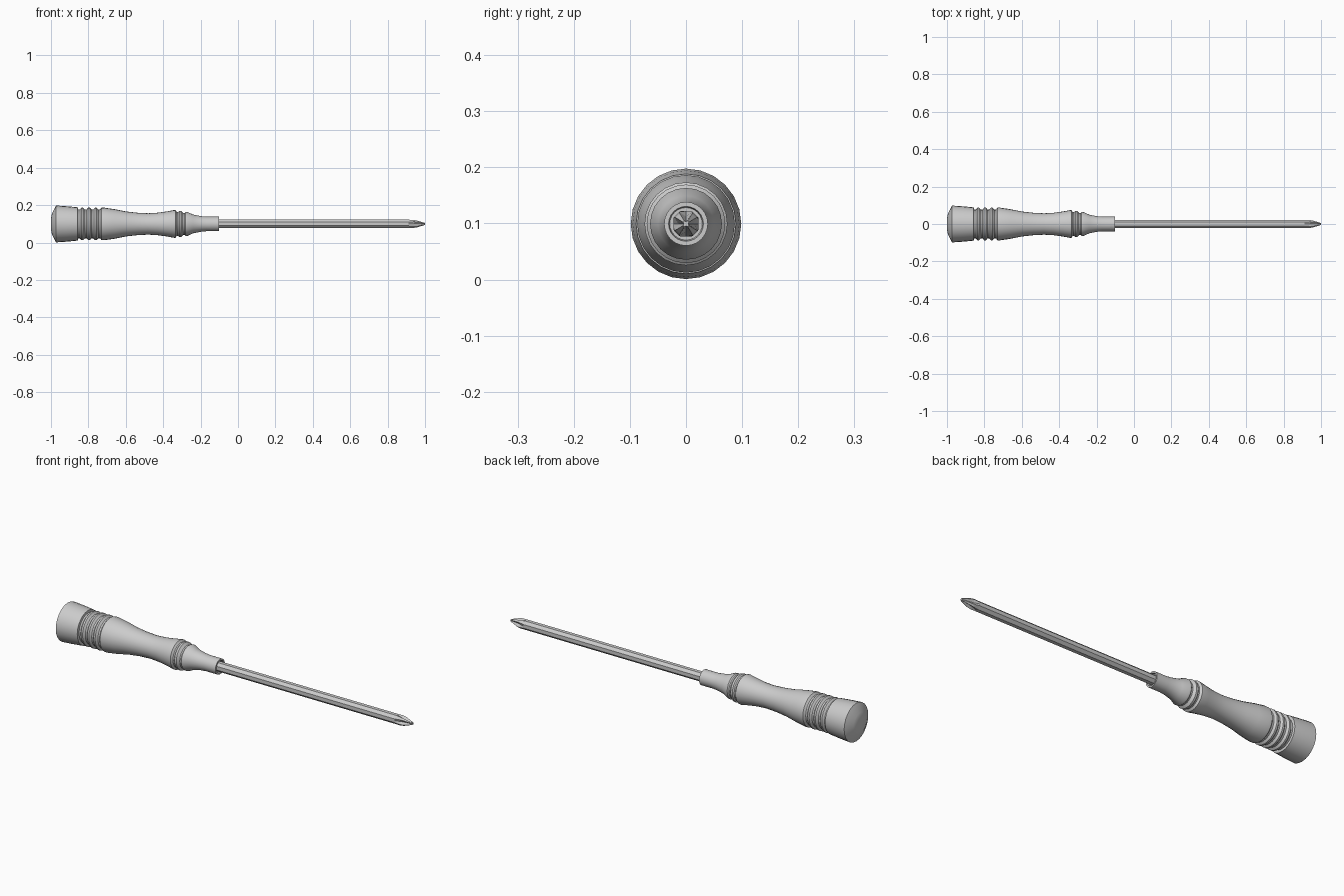
import bpy, bmesh, math
from mathutils import Vector

if "Cube" in bpy.data.objects:
    bpy.data.objects.remove(bpy.data.objects["Cube"], do_unlink=True)

AXIS_Z = 0.0993  # height of the tool's long axis

grey = bpy.data.materials.new("plain_grey")
grey.use_nodes = True
grey.diffuse_color = (0.6, 0.6, 0.6, 1)
grey.node_tree.nodes["Principled BSDF"].inputs["Base Color"].default_value = (0.6, 0.6, 0.6, 1)


def loft(name, rings, smooth=None):
    """Skin a list of (x, [(angle in degrees, radius), ...]) rings along x, capping both ends."""
    bm = bmesh.new()
    loops = []
    for x, section in rings:
        loops.append([bm.verts.new((x, r * math.cos(math.radians(a)),
                                    AXIS_Z + r * math.sin(math.radians(a))))
                      for a, r in section])
    n = len(loops[0])
    for a, b in zip(loops, loops[1:]):
        for i in range(n):
            j = (i + 1) % n
            bm.faces.new((a[i], a[j], b[j], b[i]))
    bm.faces.new(loops[0])
    bm.faces.new(loops[-1])
    bmesh.ops.recalc_face_normals(bm, faces=bm.faces)
    mesh = bpy.data.meshes.new(name)
    bm.to_mesh(mesh)
    bm.free()
    mesh.materials.append(grey)
    obj = bpy.data.objects.new(name, mesh)
    bpy.context.collection.objects.link(obj)
    if smooth:
        bpy.ops.object.select_all(action="DESELECT")
        obj.select_set(True)
        bpy.context.view_layer.objects.active = obj
        bpy.ops.object.shade_smooth_by_angle(angle=math.radians(smooth))
    return obj


def circle(r, sides, start=0):
    return [(start + 360 * i / sides, r) for i in range(sides)]


# Handle: domed butt, grip rings, waist, collar rings, nose with a shallow socket
profile = [(-1, 0.03), (-0.995, 0.055), (-0.973, 0.0985), (-0.92, 0.095), (-0.857, 0.089)]
for i in range(4):
    x = -0.855 + i * 0.036
    profile += [(x, 0.077), (x + 0.009, 0.077), (x + 0.018, 0.087), (x + 0.027, 0.087)]
profile[-1] = (-0.715, 0.087)
profile += [(-0.66, 0.079), (-0.6, 0.067), (-0.54, 0.06), (-0.48, 0.057), (-0.43, 0.06),
            (-0.38, 0.067), (-0.342, 0.074), (-0.335, 0.074)]
for x, r in ((-0.327, 0.07), (-0.293, 0.064)):
    profile += [(x, r - 0.006), (x + 0.007, r - 0.006), (x + 0.013, r), (x + 0.023, r)]
profile += [(-0.24, 0.05), (-0.2, 0.042), (-0.17, 0.039), (-0.102, 0.039),
            (-0.102, 0.031), (-0.112, 0.029)]
loft("handle", [(x, circle(r, 24)) for x, r in profile], smooth=30)

# Shaft: plain octagonal bar
SHAFT_R = 0.0245
loft("shaft", [(x, circle(SHAFT_R, 8, 22.5)) for x in (-0.13, 0.912)])


# Cross tip: four ridges on the diagonals with flutes sunk between them
def cross(ridge, valley, half_width):
    section = []
    for q in range(0, 360, 90):
        section += [(q, valley), (q + 45 - half_width, ridge), (q + 45 + half_width, ridge)]
    return section


flat = SHAFT_R * math.cos(math.radians(22.5))
loft("cross_tip", [(0.912, cross(SHAFT_R, flat, 22.5)),
                   (0.94, cross(SHAFT_R, 0.013, 15)),
                   (0.958, cross(0.021, 0.009, 14)),
                   (1.0, cross(0.006, 0.004, 14))])
